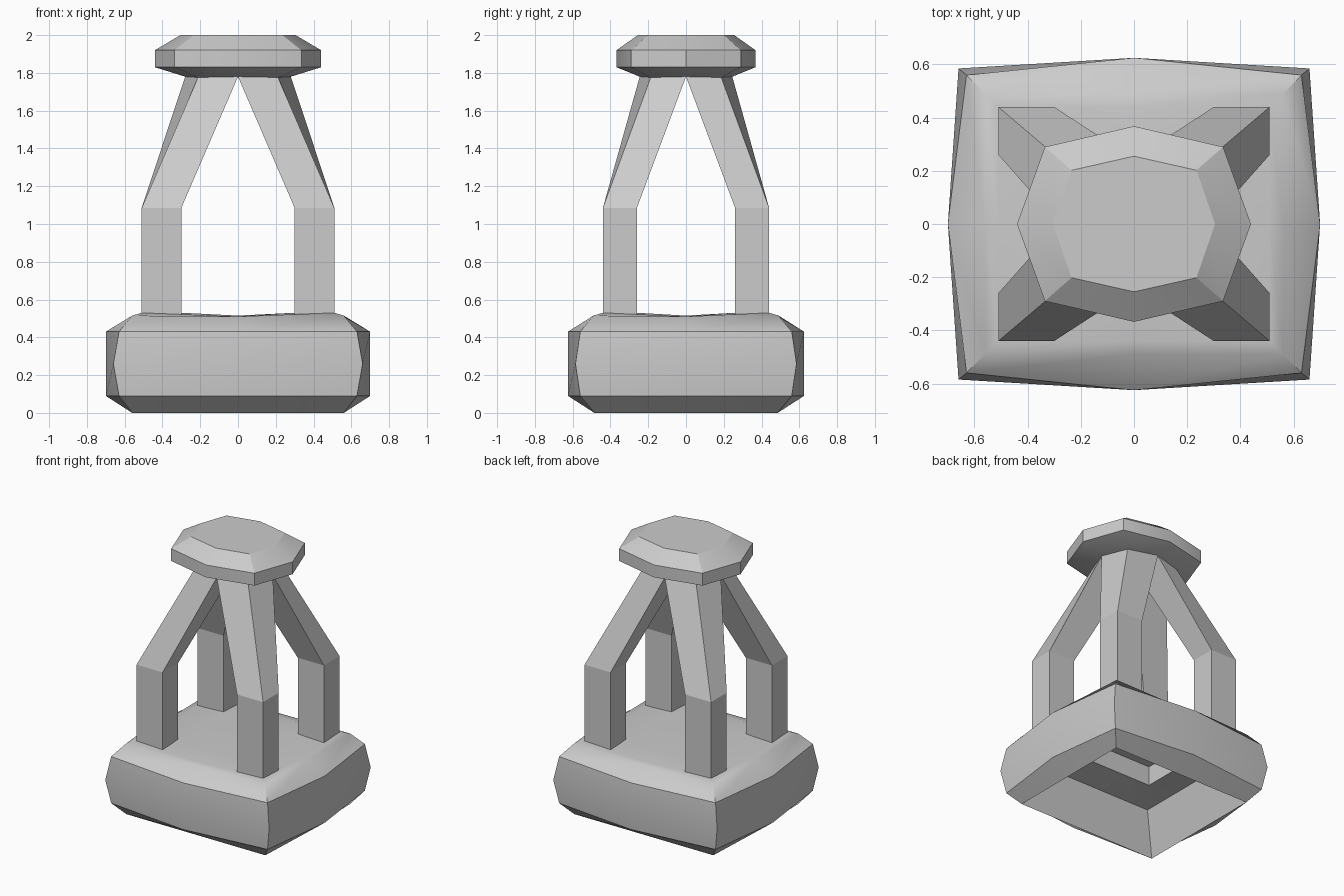
import bpy, bmesh, math

if "Cube" in bpy.data.objects:
    bpy.data.objects.remove(bpy.data.objects["Cube"])


def ring(cx, cy, cz, mx=None, my=None, mz=None):
    """Eight points: corners at (cx, cy, cz), side midpoints at mx / my / mz."""
    mx = cx if mx is None else mx
    my = cy if my is None else my
    mz = cz if mz is None else mz
    return [(cx, -cy, cz), (mx, 0, mz), (cx, cy, cz), (0, my, mz),
            (-cx, cy, cz), (-mx, 0, mz), (-cx, -cy, cz), (0, -my, mz)]


def loft(name, rings, angle=30):
    """Skin a stack of equal point rings and close both ends."""
    bm = bmesh.new()
    loops = [[bm.verts.new(p) for p in r] for r in rings]
    n = len(loops[0])
    for a, b in zip(loops, loops[1:]):
        for i in range(n):
            j = (i + 1) % n
            bm.faces.new((a[i], a[j], b[j], b[i]))
    bm.faces.new(loops[0][::-1])
    bm.faces.new(loops[-1])
    bmesh.ops.recalc_face_normals(bm, faces=bm.faces)
    me = bpy.data.meshes.new(name)
    bm.to_mesh(me)
    bm.free()
    ob = bpy.data.objects.new(name, me)
    bpy.context.collection.objects.link(ob)
    bpy.ops.object.select_all(action='DESELECT')
    ob.select_set(True)
    bpy.context.view_layer.objects.active = ob
    bpy.ops.object.shade_smooth_by_angle(angle=math.radians(angle))
    return ob


# Bulging base: stepped recess underneath, outer wall, slightly dished top
loft("base", [
    ring(.28, .18, .46),
    ring(.28, .18, .32),
    ring(.46, .41, .30),
    ring(.56, .485, 0),
    ring(.63, .56, .09, .70, .625),
    ring(.66, .585, .26, .70, .625),
    ring(.63, .56, .43, .70, .625),
    ring(.56, .49, .515, .56, .49, .51),
    ring(.51, .44, .53, .51, .44, .51),
    ring(.30, .26, .53, .30, .26, .515),
])

# Four bent legs leaning together at the neck
for sx, xname in ((1, "right"), (-1, "left")):
    for sy, yname in ((1, "back"), (-1, "front")):
        foot = [(.30, .26), (.51, .26), (.51, .44), (.30, .44)]
        neck = [(0, 0), (.28, 0), (.21, .185), (0, .245)]
        levels = [(foot, .50), (foot, 1.085), (neck, 1.78)]
        loft(f"{yname}_{xname}_leg",
             [[(sx * x, sy * y, z) for x, y in pts] for pts, z in levels], 20)

# Eight-sided faceted cap
loft("cap", [
    ring(.21, .185, 1.775, .28, .245, 1.78),
    ring(.335, .29, 1.83, .44, .368),
    ring(.335, .29, 1.92, .44, .368),
    ring(.235, .202, 2.0, .305, .255),
])
